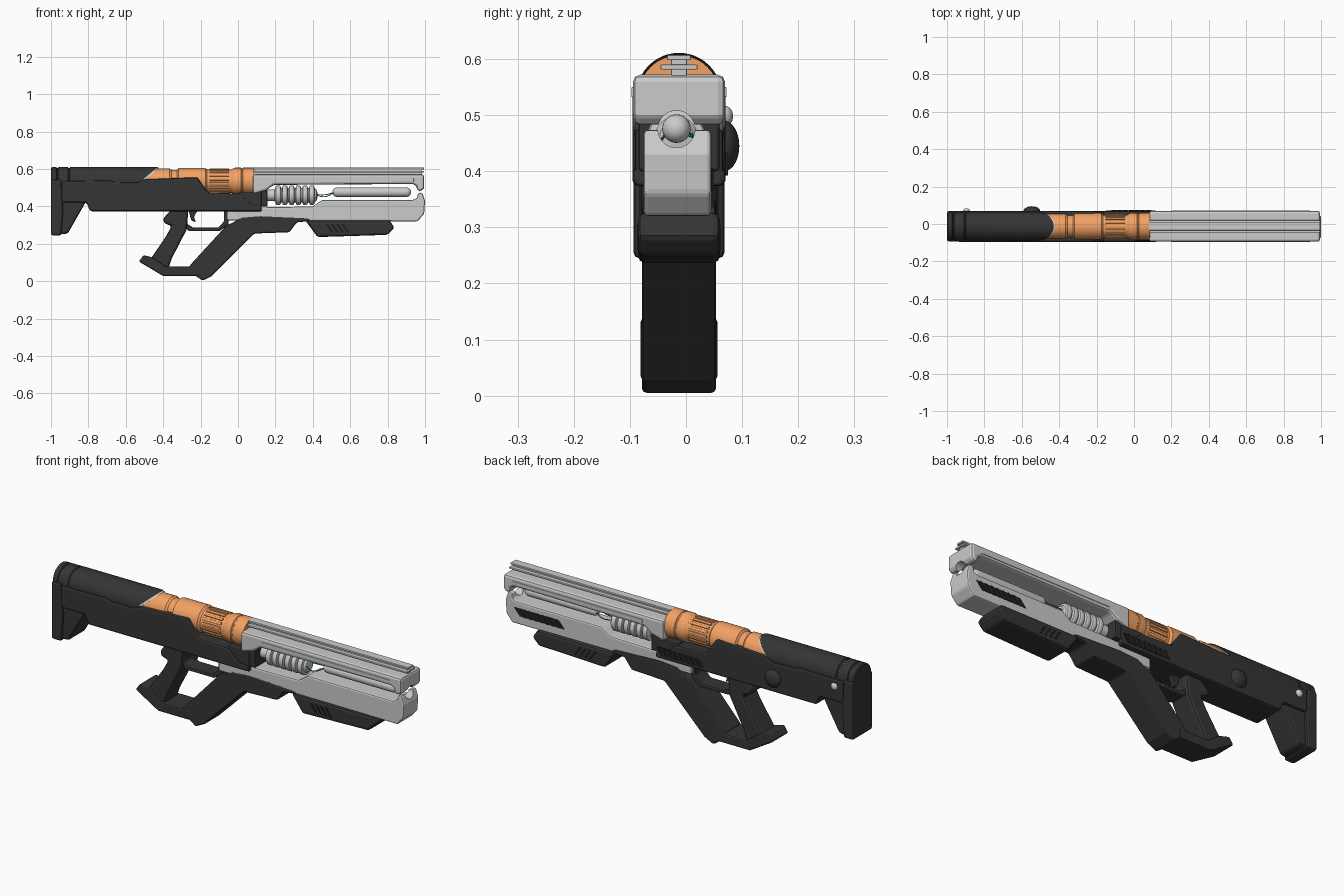
import bpy, bmesh
from math import sin, cos, pi
from mathutils import Vector, Matrix

if "Cube" in bpy.data.objects:
    bpy.data.objects.remove(bpy.data.objects["Cube"])

CY = -0.0125          # centre plane of the weapon
AX = 0.535            # height of the barrel axis


def material(name, rgb):
    m = bpy.data.materials.new(name)
    m.diffuse_color = (*rgb, 1)
    m.use_nodes = True
    m.node_tree.nodes["Principled BSDF"].inputs["Base Color"].default_value = m.diffuse_color
    return m


DARK = material("dark_polymer", (0.035, 0.035, 0.035))
BLACK = material("black_recess", (0.012, 0.012, 0.012))
ORANGE = material("orange_metal", (0.9, 0.36, 0.13))
TEAL = material("teal_wire", (0.02, 0.3, 0.27))


def finish(name, bm, mat=None, bevel=0, smooth=False):
    bmesh.ops.recalc_face_normals(bm, faces=bm.faces[:])
    me = bpy.data.meshes.new(name)
    bm.to_mesh(me)
    bm.free()
    ob = bpy.data.objects.new(name, me)
    bpy.context.collection.objects.link(ob)
    if mat:
        me.materials.append(mat)
    if smooth:
        bpy.ops.object.select_all(action='DESELECT')
        ob.select_set(True)
        bpy.context.view_layer.objects.active = ob
        bpy.ops.object.shade_smooth_by_angle(angle=0.6)
    if bevel:
        b = ob.modifiers.new("bevel", 'BEVEL')
        b.width, b.segments, b.limit_method, b.angle_limit = bevel, 2, 'ANGLE', 0.6
    return ob


def prism(name, pts, y0, y1, mat=None, bevel=0.006):
    """Side profile (x, z) extruded across y."""
    bm = bmesh.new()
    f = bm.faces.new([bm.verts.new((x, y0, z)) for x, z in pts])
    r = bmesh.ops.extrude_face_region(bm, geom=[f])
    bmesh.ops.translate(bm, vec=(0, y1 - y0, 0),
                        verts=[v for v in r['geom'] if isinstance(v, bmesh.types.BMVert)])
    return finish(name, bm, mat, bevel)


def sym(name, pts, half, mat=None, bevel=0.006, cy=CY):
    return prism(name, pts, cy - half, cy + half, mat, bevel)


def box(x0, x1, z0, z1):
    return [(x0, z0), (x1, z0), (x1, z1), (x0, z1)]


def lathe(name, prof, cy, cz, mat=None, n=40, cut=None):
    """Profile (x, radius) spun round the x axis; cut = slanted plane (point, normal)."""
    bm = bmesh.new()
    rings = [[bm.verts.new((x, cy + r * cos(2 * pi * i / n), cz + r * sin(2 * pi * i / n)))
              for i in range(n)] for x, r in prof]
    for a, b in zip(rings, rings[1:]):
        for i in range(n):
            bm.faces.new((a[i], a[(i + 1) % n], b[(i + 1) % n], b[i]))
    bm.faces.new(rings[0])
    bm.faces.new(rings[-1])
    if cut:
        r = bmesh.ops.bisect_plane(bm, geom=bm.verts[:] + bm.edges[:] + bm.faces[:],
                                   plane_co=cut[0], plane_no=cut[1], clear_outer=True)
        bmesh.ops.holes_fill(bm, edges=[e for e in bm.edges if e.is_boundary])
    return finish(name, bm, mat, smooth=True)


# receiver
sym("receiver", [(-.945, .535), (-.945, .42), (-.81, .42), (-.79, .374), (.126, .374),
                 (.126, .405), (.072, .412), (.01, .468), (-.163, .476), (-.217, .556),
                 (-.50, .545), (-.54, .528), (-.66, .53), (-.69, .54)], .083, DARK, .01)
sym("receiver_nose", box(.0, .126, .374, .475), .078, DARK)
sym("receiver_nose_lip", box(.11, .158, .40, .49), .072, DARK)

# stock: leg and butt pad
sym("stock_leg", [(-.95, .25), (-.91, .255), (-.81, .43), (-.81, .50), (-.95, .50)], .07, DARK, .012)
sym("butt_pad", [(-1, .245), (-.945, .245), (-.935, .38), (-.945, .545), (-1, .545)], .081, DARK, .01)

# upper tube with end cap grooves and a slanted front cut
slant = Vector((.085, 0, -.10))
slant.normalize()
lathe("stock_tube", [(-1, .068), (-.995, .075), (-.972, .075), (-.969, .070), (-.963, .070),
                     (-.96, .075), (-.91, .075), (-.907, .071), (-.90, .071), (-.897, .076),
                     (-.30, .076)], CY, AX, DARK, 48, ((-.43, 0, .61), slant))
lathe("tube_liner", [(-.8, .072), (-.30, .072)], CY, AX, None, 48, ((-.418, 0, .61), slant))

# orange barrel, with fins in the waist
lathe("barrel_casing", [(-.55, .067), (-.365, .067), (-.355, .06), (-.325, .06), (-.318, .071),
                        (-.175, .071), (-.165, .062), (-.035, .062), (-.025, .069), (-.015, .072),
                        (.015, .072), (.018, .069), (.024, .069), (.027, .072), (.085, .072)],
      CY, AX, ORANGE, 48)
bm = bmesh.new()
for i in range(18):
    m = (Matrix.Translation((-.10, CY, AX)) @ Matrix.Rotation(i * pi / 9, 4, 'X')
         @ Matrix.Translation((0, 0, .0625)) @ Matrix.Diagonal((.105, .013, .01, 1)))
    bmesh.ops.create_cube(bm, size=1, matrix=m)
finish("barrel_fins", bm, ORANGE, .002)

# upper muzzle rail and its top sight strip
upper = sym("upper_rail", [(.08, .572), (.08, .465), (.15, .485), (.19, .515), (.935, .52),
                           (.955, .508), (.958, .483), (.985, .483), (.995, .50), (.995, .572)],
            .082, None, .014)
sym("sight_stem", box(.08, .985, .565, .603), .014, None, .002)
sym("sight_flange", box(.08, .995, .581, .590), .033, None, .002)
sym("sight_cap", box(.08, .995, .598, .607), .021, None, .002)
for s in (-1, 1):
    prism("upper_side_rib", box(.2, .94, .532, .55), CY + s * .08, CY + s * .085, None, .002)

# lower fore-end
lower = prism("lower_fore_end", [(-.06, .375), (-.06, .325), (.96, .32), (.995, .36), (1, .43),
                                 (.985, .475), (.962, .47), (.958, .445), (.935, .435), (.45, .435),
                                 (.40, .40), (.12, .395)], -.076, .045, None, .008)

# round notch through both muzzle teeth
notch = lathe("notch_cutter", [(.93, .033), (1.05, .033)], -.017, .475)
notch.hide_render = True
notch.hide_viewport = False
notch.display_type = 'WIRE'
for ob in (upper, lower):
    b = ob.modifiers.new("notch", 'BOOLEAN')
    b.operation, b.object, b.solver = 'DIFFERENCE', notch, 'EXACT'

# coil and rod between the rails
coil = [(.10, .03), (.195, .03)]
for i in range(6):
    x = .2 + i * .036
    coil += [(x, .038), (x + .003, .049), (x + .008, .052), (x + .022, .052), (x + .027, .049), (x + .03, .038)]
lathe("coil", coil + [(.42, .03), (.425, .012)], -.017, .46)
R = .025
rod = [(.53 - R * cos(a * pi / 12), R * sin(a * pi / 12) + .0005) for a in range(7)]
rod += [(.90 + R * sin(a * pi / 12), R * cos(a * pi / 12) + .0005) for a in range(7)]
lathe("rod", rod, -.017, .476, n=24)

# thin wires joining coil and rod
for k, s in enumerate((-1, 1)):
    cu = bpy.data.curves.new("wire", 'CURVE')
    cu.dimensions, cu.bevel_depth, cu.bevel_resolution = '3D', .0025, 1
    sp = cu.splines.new('BEZIER')
    sp.bezier_points.add(2)
    for p, co in zip(sp.bezier_points, [(.41, -.017 + s * .02, .465), (.46, -.017 + s * .03, .452 + k * .01),
                                        (.52, -.017 + s * .012, .476)]):
        p.co = co
        p.handle_left_type = p.handle_right_type = 'AUTO'
    ob = bpy.data.objects.new("wire", cu)
    bpy.context.collection.objects.link(ob)
    cu.materials.append(TEAL)

# pistol grip, base bar, diagonal strut
sym("pistol_grip", [(-.36, .38), (-.40, .335), (-.395, .31), (-.355, .295), (-.385, .24), (-.48, .10),
                    (-.375, .06), (-.355, .12), (-.275, .275), (-.265, .38)], .058, DARK, .014)
sym("grip_base", [(-.53, .105), (-.40, .028), (-.22, .028), (-.22, .078), (-.385, .078),
                  (-.45, .125), (-.505, .14)], .069, DARK, .008)
sym("strut", [(-.26, .028), (-.225, .028), (-.19, .003), (-.14, .028), (.088, .255), (.275, .262),
              (.315, .315), (.39, .322), (.38, .338), (.12, .35), (.02, .342), (-.03, .312),
              (-.06, .30), (-.26, .082)], .066, DARK, .008)

# trigger guard and trigger
sym("trigger_guard", [(-.29, .38), (-.29, .29), (-.26, .268), (-.10, .268), (-.052, .30), (-.052, .38),
                      (-.075, .38), (-.075, .32), (-.105, .287), (-.24, .287), (-.27, .305), (-.27, .38)],
    .042, DARK, .005)
sym("trigger", [(-.265, .38), (-.215, .38), (-.235, .345), (-.225, .315), (-.25, .325)], .014, DARK, .003)

# handguard under the fore-end, with slanted grooves each side
sym("handguard", [(.36, .325), (.425, .236), (.80, .248), (.837, .285), (.81, .326)], .073, DARK, .012)
for s in (-1, 1):
    for i in range(4):
        x = .50 + i * .028
        y = CY + s * .073
        prism("handguard_groove", [(x, .26), (x + .012, .26), (x - .018, .305), (x - .03, .305)],
              y - .0015, y + .0015, BLACK, 0)


def vent(name, x0, x1, z0, z1, y, n, skew):
    """Dark slanted window with raised slats on the +y side."""
    prism(name, [(x0, z0), (x1 - skew, z0), (x1, z1), (x0 + skew, z1)], y - .004, y + .001, BLACK, 0)
    step = (x1 - x0 - skew) / n
    for i in range(1, n):
        x = x0 + i * step
        prism(name + "_slat", [(x, z0), (x + .008, z0), (x + .008 + skew, z1), (x + skew, z1)],
              y - .004, y + .004, DARK, 0)


vent("fore_end_vent", .66, .95, .365, .405, .045, 8, .035)
vent("receiver_vent", -.15, .115, .392, .432, CY + .083, 8, .02)


# domed buttons on the +y side
def dome(name, x, z, r, depth, y, mat=None):
    bm = bmesh.new()
    bmesh.ops.create_uvsphere(bm, u_segments=32, v_segments=16, radius=1,
                              matrix=Matrix.Translation((x, y, z)) @ Matrix.Diagonal((r, depth, r, 1)))
    finish(name, bm, mat, smooth=True)


dome("large_button", -.546, .445, .045, .027, .068, DARK)
dome("stock_pin", -.895, .498, .019, .016, .068)
